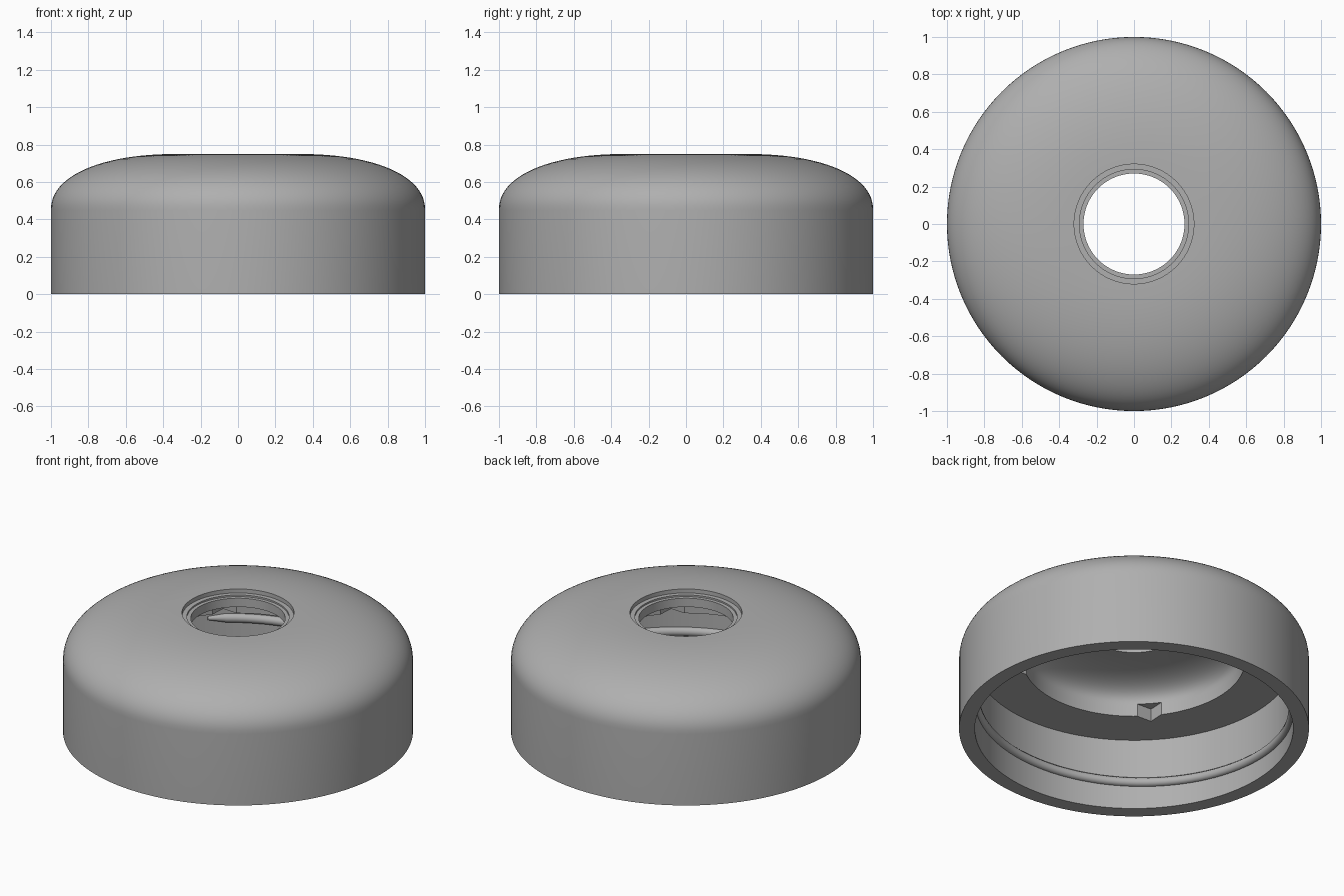
import bpy, bmesh
from math import sin, cos, pi, radians

if "Cube" in bpy.data.objects:
    bpy.data.objects.remove(bpy.data.objects["Cube"])

# Single grey material
grey = bpy.data.materials.new("plain grey")
grey.use_nodes = True
colour = (0.43, 0.43, 0.43, 1)
grey.diffuse_color = colour
grey.node_tree.nodes["Principled BSDF"].inputs["Base Color"].default_value = colour


def arc(cx, cz, a, b, n, power):
    """Rounded quarter from the widest point up to the crown."""
    pts = []
    for i in range(n + 1):
        t = i / n * pi / 2
        pts.append((cx + a * max(cos(t), 0) ** (2 / power),
                    cz + b * max(sin(t), 0) ** (2 / power)))
    return pts


def add_mesh(name, bm):
    mesh = bpy.data.meshes.new(name)
    bm.to_mesh(mesh)
    bm.free()
    mesh.materials.append(grey)
    obj = bpy.data.objects.new(name, mesh)
    bpy.context.collection.objects.link(obj)
    return obj


def activate(obj):
    bpy.ops.object.select_all(action='DESELECT')
    obj.select_set(True)
    bpy.context.view_layer.objects.active = obj


# Cap body: closed wall profile turned about the z axis
profile = [(0.91, 0), (1, 0)]
profile += arc(0.32, 0.45, 0.68, 0.30, 24, 2.2)           # outer dome
profile += [(0.32, 0.725), (0.292, 0.725), (0.292, 0.715),
            (0.27, 0.715), (0.27, 0.66)]                  # stepped centre hole
profile += arc(0.27, 0.52, 0.365, 0.14, 14, 2.4)[-2::-1]  # inner ceiling
profile += [(0.635, 0.45), (0.91, 0.45)]                  # inner ledge

bm = bmesh.new()
verts = [bm.verts.new((r, 0, z)) for r, z in profile]
edges = [bm.edges.new((verts[i - 1], verts[i])) for i in range(len(verts))]
bmesh.ops.spin(bm, geom=verts + edges, cent=(0, 0, 0), axis=(0, 0, 1),
               angle=2 * pi, steps=128)
bmesh.ops.remove_doubles(bm, verts=bm.verts, dist=0.0002)
bmesh.ops.recalc_face_normals(bm, faces=bm.faces)
cap = add_mesh("cap_body", bm)

# V-shaped notches in the inner ledge
for k in range(4):
    angle = radians(-48 + 90 * k)
    bm = bmesh.new()
    bmesh.ops.create_cube(bm, size=1)
    cutter = add_mesh("notch_cutter", bm)
    cutter.hide_render = True
    cutter.scale = (0.12, 0.12, 0.13)
    cutter.rotation_euler.z = angle + pi / 4
    cutter.location = (0.615 * cos(angle), 0.615 * sin(angle), 0.465)
    bpy.context.view_layer.update()
    cut = cap.modifiers.new("notch", 'BOOLEAN')
    cut.operation = 'DIFFERENCE'
    cut.solver = 'EXACT'
    cut.object = cutter
    activate(cap)
    bpy.ops.object.modifier_apply(modifier=cut.name)
    bpy.data.objects.remove(cutter)

activate(cap)
bpy.ops.object.shade_smooth_by_angle(angle=radians(30))

# Screw thread: rounded bead climbing the inside wall
curve = bpy.data.curves.new("screw_thread", 'CURVE')
curve.dimensions = '3D'
curve.bevel_depth = 0.028
curve.bevel_resolution = 3
curve.use_fill_caps = True
spline = curve.splines.new('POLY')
count = 150
spline.points.add(count - 1)
for i, point in enumerate(spline.points):
    turn = 1.4 * i / (count - 1)
    a = radians(-8) + 2 * pi * turn
    point.co = (0.91 * cos(a), 0.91 * sin(a), 0.06 + 0.17 * turn, 1)
    point.radius = min(1, 0.4 + 0.3 * min(i, count - 1 - i))
curve.materials.append(grey)
thread = bpy.data.objects.new("screw_thread", curve)
bpy.context.collection.objects.link(thread)
activate(thread)
bpy.ops.object.convert(target='MESH')
bpy.ops.object.shade_smooth_by_angle(angle=radians(50))
